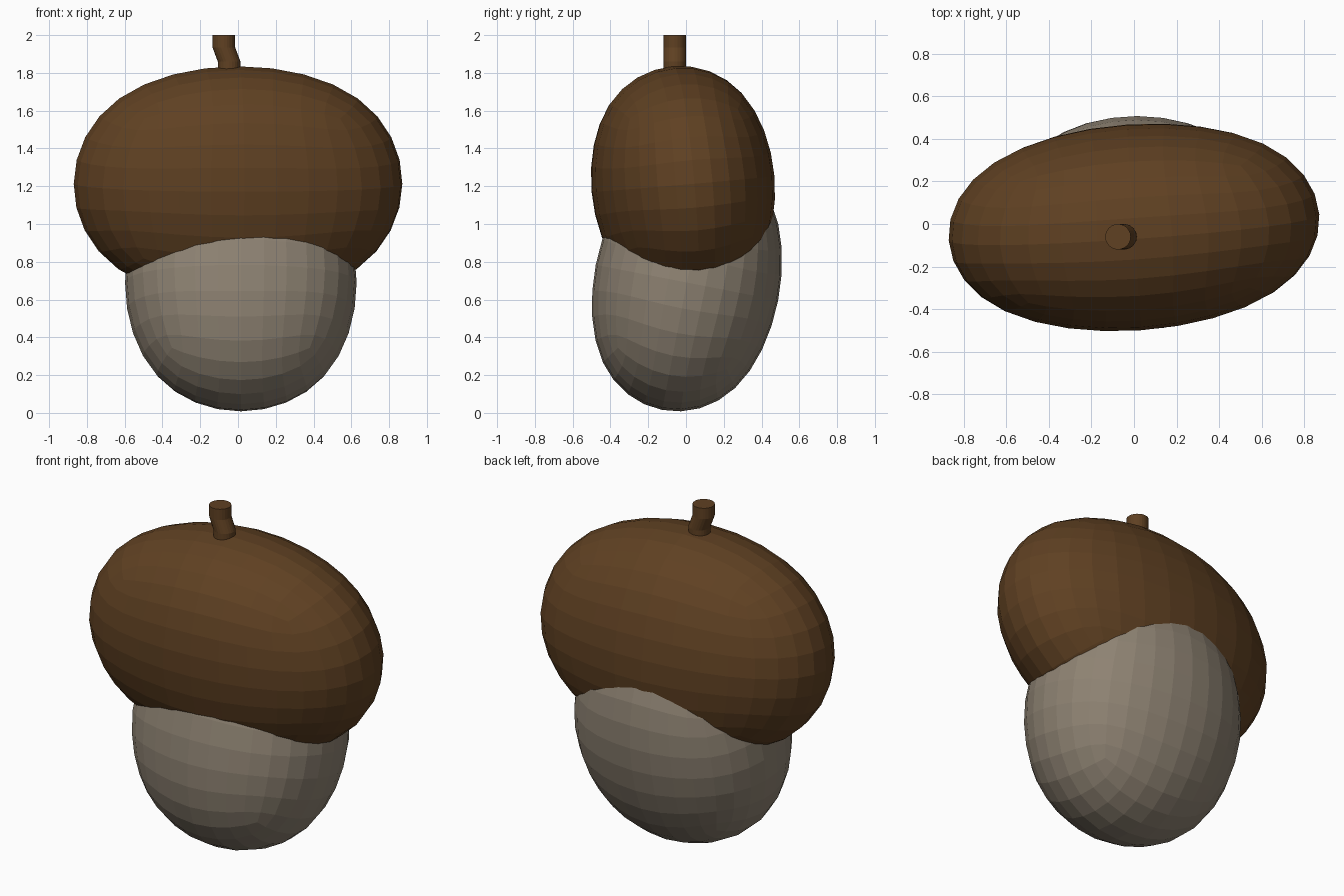
import bpy, math
from mathutils import Vector

if "Cube" in bpy.data.objects:
    bpy.data.objects.remove(bpy.data.objects["Cube"])

def mat(name, col):
    m = bpy.data.materials.new(name)
    m.diffuse_color = (*col, 1)
    m.use_nodes = True
    m.node_tree.nodes["Principled BSDF"].inputs["Base Color"].default_value = m.diffuse_color
    return m

brown = mat("brown", (0.115, 0.052, 0.016))
tan = mat("tan", (0.27, 0.225, 0.17))

# Rounded body: cube subdivided into a ball, stretched and tilted
def ball(name, centre, radii, tilt, material):
    bpy.ops.mesh.primitive_cube_add(size=2 / 0.8395, location=centre,
                                    rotation=[math.radians(a) for a in tilt])
    o = bpy.context.object
    o.name = name
    o.scale = radii
    s = o.modifiers.new("round", 'SUBSURF')
    s.levels = s.render_levels = 3
    o.data.materials.append(material)
    return o

ball("nut", (0.015, 0.005, 0.69), (0.613, 0.492, 0.687), (-11, 0, 0), tan)
ball("cap", (0, -0.016, 1.213), (0.872, 0.483, 0.624), (5, 0, 4), brown)

# Bent stem: rings of vertices stacked along a short path
path = [(-0.047, 1.76), (-0.047, 1.86), (-0.075, 1.935), (-0.075, 2.0)]
n, r = 24, 0.06
verts = [(x + r * math.cos(2 * math.pi * i / n), -0.06 + r * math.sin(2 * math.pi * i / n), z)
         for x, z in path for i in range(n)]
faces = [(k * n + i, k * n + (i + 1) % n, (k + 1) * n + (i + 1) % n, (k + 1) * n + i)
         for k in range(len(path) - 1) for i in range(n)]
faces += [tuple(range(n))[::-1], tuple(range(3 * n, 4 * n))]
me = bpy.data.meshes.new("stem")
me.from_pydata(verts, [], faces)
me.materials.append(brown)
stem = bpy.data.objects.new("stem", me)
bpy.context.collection.objects.link(stem)
